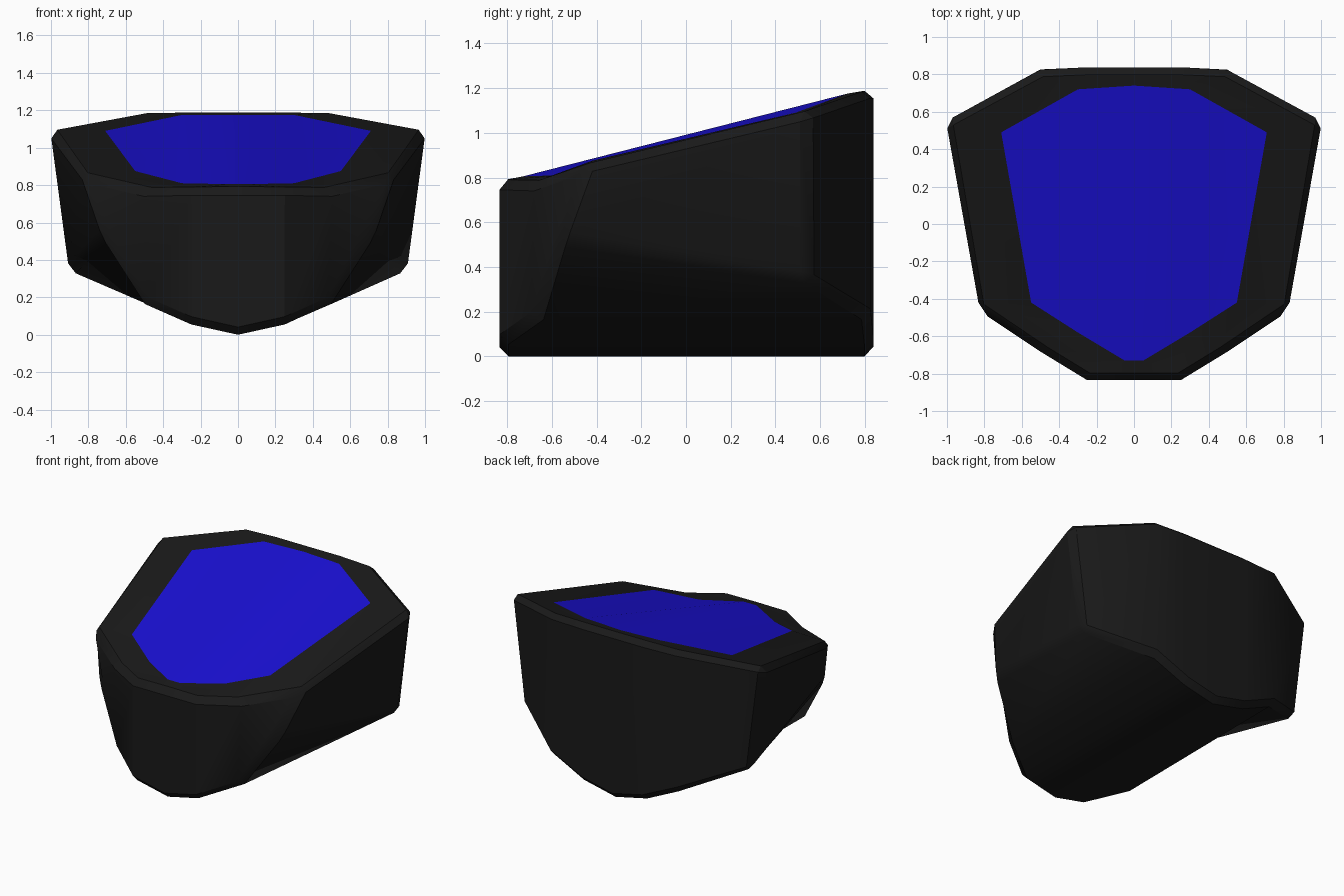
import bpy, bmesh, math

if "Cube" in bpy.data.objects:
    bpy.data.objects.remove(bpy.data.objects["Cube"])

# Half outlines from front centre round the right side to back centre
TOP = [(0, -.835, .785), (.25, -.835, .785), (.5, -.68, .78), (.84, -.45, .86),
       (1.01, .55, 1.1), (.5, .825, 1.195), (.25, .838, 1.195), (0, .838, 1.195)]
BOTTOM = [(0, -.835, 0), (.25, -.835, .055), (.5, -.68, .165), (.72, -.57, .53),
          (.91, .55, .335), (.5, .825, .17), (.25, .838, .055), (0, .838, 0)]
INNER = [(0, -.73, .805), (.05, -.73, .805), (.3, -.58, .81), (.55, -.42, .875),
         (.71, .49, 1.09), (.3, .72, 1.175), (.15, .73, 1.175), (0, .74, 1.175)]


def ring(bm, half):
    """Full loop of vertices from a mirrored half outline."""
    pts = half + [(-x, y, z) for x, y, z in half[-2:0:-1]]
    return [bm.verts.new(p) for p in pts]


def bridge(bm, a, b):
    n = len(a)
    for i in range(n):
        j = (i + 1) % n
        bm.faces.new((a[i], a[j], b[j], b[i]))


def cap(bm, r):
    """Fill a loop with front-to-back strips."""
    for s in (1, -1):
        for i in range(3):
            bm.faces.new([r[s * k] for k in (i, i + 1, 6 - i, 7 - i)][::s])


def finish(bm, name, color):
    me = bpy.data.meshes.new(name)
    bm.to_mesh(me)
    bm.free()
    ob = bpy.data.objects.new(name, me)
    bpy.context.collection.objects.link(ob)
    mat = bpy.data.materials.new(name + "_material")
    mat.diffuse_color = color
    mat.use_nodes = True
    mat.node_tree.nodes["Principled BSDF"].inputs["Base Color"].default_value = mat.diffuse_color
    me.materials.append(mat)
    bpy.ops.object.select_all(action='DESELECT')
    ob.select_set(True)
    bpy.context.view_layer.objects.active = ob
    bpy.ops.object.shade_smooth_by_angle(angle=math.radians(30))


# Black housing: keel-shaped underside, walls and sloping rim
bm = bmesh.new()
low, top, inner = ring(bm, BOTTOM), ring(bm, TOP), ring(bm, INNER)
cap(bm, low)
bridge(bm, low, top)
bridge(bm, top, inner)
bmesh.ops.recalc_face_normals(bm, faces=bm.faces)
sharp = [e for e in bm.edges if e.calc_face_angle(0) > math.radians(35)]
bmesh.ops.bevel(bm, geom=sharp, offset=.04, segments=1, affect='EDGES',
                clamp_overlap=True)
bmesh.ops.recalc_face_normals(bm, faces=bm.faces)
finish(bm, "housing", (.01, .01, .01, 1))

# Blue panel set into the rim
bm = bmesh.new()
cap(bm, ring(bm, INNER))
bm.normal_update()
for f in bm.faces:
    if f.normal.z < 0:
        f.normal_flip()
finish(bm, "top_panel", (.01, .005, .65, 1))
